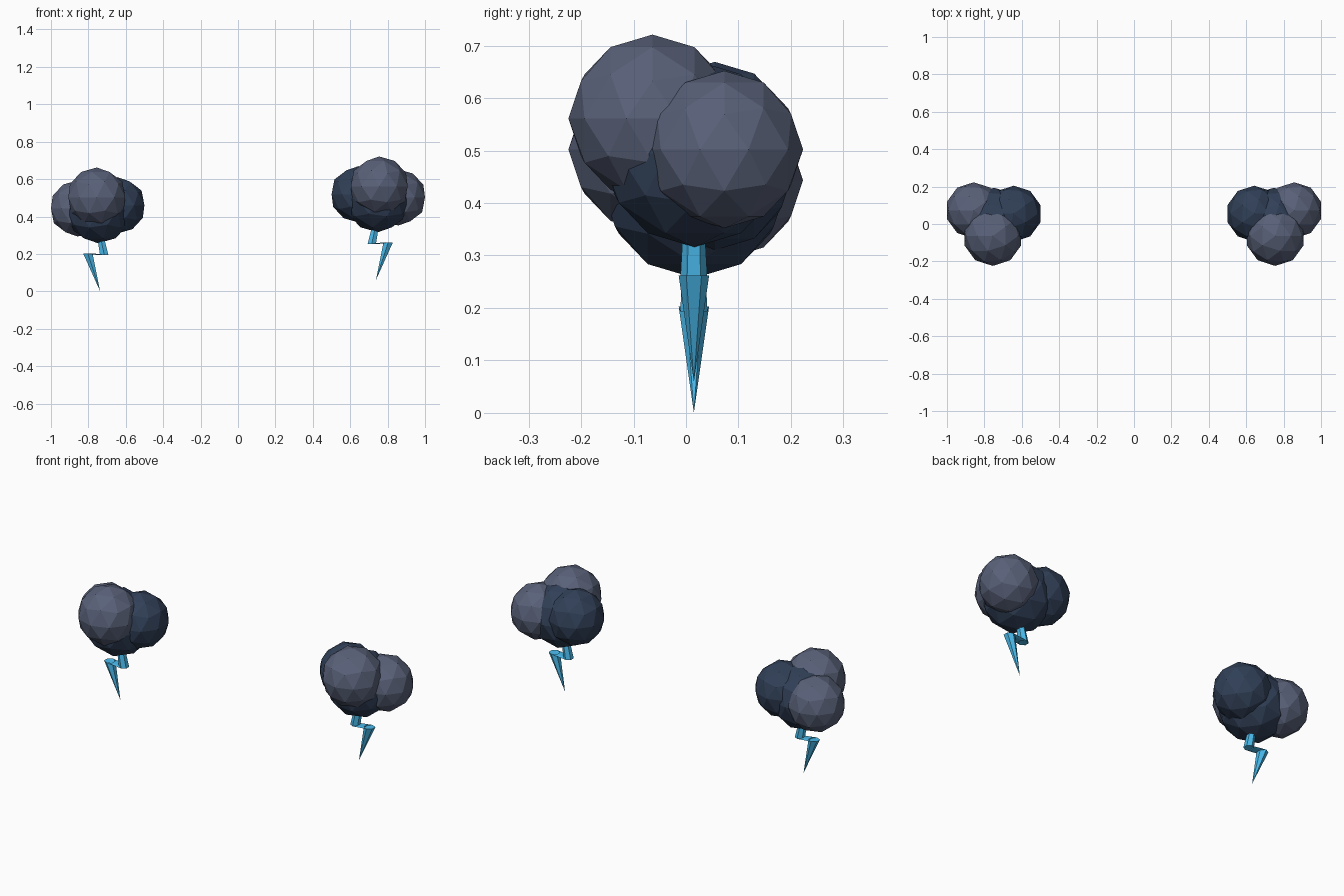
import bpy, bmesh, math
from mathutils import Matrix, Vector

if "Cube" in bpy.data.objects:
    bpy.data.objects.remove(bpy.data.objects["Cube"])


def material(name, rgb):
    m = bpy.data.materials.new(name)
    m.diffuse_color = (*rgb, 1)
    m.use_nodes = True
    m.node_tree.nodes["Principled BSDF"].inputs["Base Color"].default_value = m.diffuse_color
    return m


GREY = material("cloud_grey", (0.10, 0.12, 0.19))
DARK = material("cloud_dark", (0.03, 0.05, 0.095))
BLUE = material("bolt_blue", (0.07, 0.50, 0.85))


def finish(bm, name, mat):
    bmesh.ops.recalc_face_normals(bm, faces=bm.faces[:])
    me = bpy.data.meshes.new(name)
    bm.to_mesh(me)
    bm.free()
    me.materials.append(mat)
    bpy.context.collection.objects.link(bpy.data.objects.new(name, me))


def puff(name, side, centre, radius, mat):
    # low-poly ball, mirrored in x for the left cloud
    bm = bmesh.new()
    bmesh.ops.create_icosphere(bm, subdivisions=2, radius=radius,
                               matrix=Matrix.Translation(centre))
    for v in bm.verts:
        v.co.x *= side
    finish(bm, name, mat)


def bolt(name, side, lift):
    # zigzag loft of flat six-sided rings: (x, z, radius), ending in a point
    rings = [(0.745, 0.34, 0.018), (0.715, 0.193, 0.026), (0.803, 0.203, 0.029)]
    yc, n = 0.015, 6
    bm = bmesh.new()
    loops = []
    for x, z, r in rings:
        loops.append([bm.verts.new((side * (x + r * math.cos(a)), yc + r * math.sin(a), z + lift))
                      for a in (math.tau * i / n + math.pi / 6 for i in range(n))])
    tip = bm.verts.new((side * 0.737, yc, lift))
    bm.faces.new(loops[0])
    for a, b in zip(loops, loops[1:]):
        for i in range(n):
            j = (i + 1) % n
            bm.faces.new((a[i], a[j], b[j], b[i]))
    for i in range(n):
        bm.faces.new((loops[-1][i], loops[-1][(i + 1) % n], tip))
    finish(bm, name, BLUE)


# each puff: name, centre on the lower cloud, radius, material
PUFFS = [
    ("core_puff", (0.748, 0.016, 0.435), 0.178, DARK),
    ("outer_puff", (0.857, 0.073, 0.443), 0.150, GREY),
    ("inner_puff", (0.643, 0.055, 0.460), 0.150, DARK),
    ("front_puff", (0.755, -0.064, 0.502), 0.160, GREY),
]

# left cloud sits low, right cloud is its mirrored, raised twin
for label, side, lift in (("left", -1, 0.0), ("right", 1, 0.059)):
    for name, c, r, mat in PUFFS:
        puff(f"{label}_{name}", side, Vector(c) + Vector((0, 0, lift)), r, mat)
    bolt(f"{label}_lightning_bolt", side, lift)
